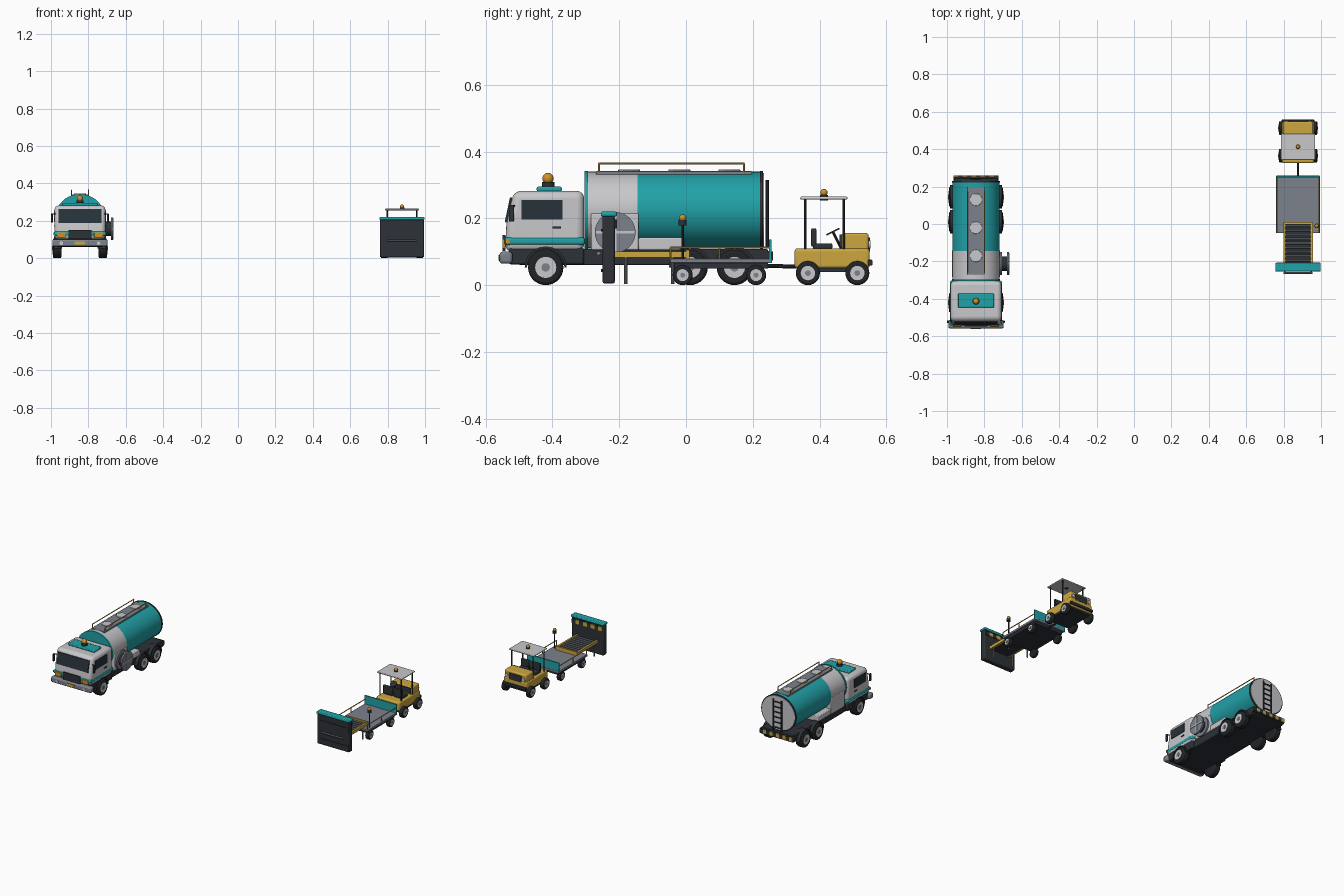
import bpy, bmesh, math
from mathutils import Vector

old = bpy.data.objects.get("Cube")
if old:
    bpy.data.objects.remove(old)


def material(name, r, g, b):
    m = bpy.data.materials.new(name)
    m.use_nodes = True
    m.diffuse_color = (r, g, b, 1)
    m.node_tree.nodes["Principled BSDF"].inputs["Base Color"].default_value = (r, g, b, 1)
    return m


WHITE = material("light grey paint", .58, .58, .6)
TEAL = material("teal paint", .015, .36, .39)
YELLOW = material("yellow paint", .6, .38, .05)
DARK = material("dark steel", .026, .031, .038)
BLACK = material("tyre black", .016, .017, .02)
GREY = material("mid grey steel", .2, .22, .26)
AMBER = material("amber lamp", .65, .28, .02)
GLASS = material("dark glass", .02, .032, .042)


def finish(name, bm, mat, bevel=0, segments=2):
    me = bpy.data.meshes.new(name)
    bmesh.ops.recalc_face_normals(bm, faces=bm.faces[:])
    bm.to_mesh(me)
    bm.free()
    ob = bpy.data.objects.new(name, me)
    bpy.context.collection.objects.link(ob)
    me.materials.append(mat)
    if bevel:
        mod = ob.modifiers.new("Bevel", 'BEVEL')
        mod.width, mod.segments = bevel, segments
    bpy.ops.object.select_all(action='DESELECT')
    ob.select_set(True)
    bpy.context.view_layer.objects.active = ob
    bpy.ops.object.shade_smooth_by_angle(angle=math.radians(35))
    return ob


def box(name, xs, ys, zs, mat, bevel=0, segments=2, tilt=0):
    """Box from its low and high bounds on each axis."""
    bm = bmesh.new()
    bmesh.ops.create_cube(bm, size=1)
    for v in bm.verts:
        v.co = Vector([(b - a) * c for (a, b), c in zip((xs, ys, zs), v.co)])
    ob = finish(name, bm, mat, bevel, segments)
    ob.location = [(a + b) / 2 for a, b in (xs, ys, zs)]
    ob.rotation_euler.x = tilt
    return ob


def rod(name, a, b, r, mat, sides=10, bevel=0):
    """Cylinder between two points."""
    a, b = Vector(a), Vector(b)
    bm = bmesh.new()
    bmesh.ops.create_cone(bm, cap_ends=True, segments=sides, radius1=r, radius2=r, depth=(b - a).length)
    ob = finish(name, bm, mat, bevel)
    ob.location = (a + b) / 2
    ob.rotation_mode = 'QUATERNION'
    ob.rotation_quaternion = (b - a).to_track_quat('Z', 'Y')
    return ob


def profile(name, points, xs, mat, bevel=0, segments=2):
    """Side outline in y and z, extruded across x."""
    bm = bmesh.new()
    f = bm.faces.new([bm.verts.new((xs[0], y, z)) for y, z in points])
    ext = bmesh.ops.extrude_face_region(bm, geom=[f])
    for v in ext["geom"]:
        if isinstance(v, bmesh.types.BMVert):
            v.co.x = xs[1]
    return finish(name, bm, mat, bevel, segments)


def beacon(name, x, y, z, r):
    rod(name + "_base", (x, y, z - .012), (x, y, z + r * .4), r * 1.1, DARK, 16)
    bm = bmesh.new()
    bmesh.ops.create_uvsphere(bm, u_segments=16, v_segments=10, radius=r)
    ob = finish(name + "_lamp", bm, AMBER)
    ob.location = (x, y, z + r)


def wheel(name, x, y, r, width, side):
    """Tyre with a pale hub on its outer side."""
    rod(name + "_tyre", (x - width / 2, y, r), (x + width / 2, y, r), r, BLACK, 28, r * .15)
    e = x + side * width / 2
    rod(name + "_rim", (e - side * .01, y, r), (e + side * .002, y, r), r * .6, WHITE, 20)
    rod(name + "_hub", (e, y, r), (e + side * .005, y, r), r * .24, GREY, 12)


def hazard(name, x0, x1, ys, zs, count):
    w = (x1 - x0) / count
    for i in range(count):
        box(name, (x0 + i * w, x0 + (i + 1) * w), ys, zs, DARK if i % 2 else YELLOW)


# ---------- Tanker truck ----------
T = -.845


def span(half, centre=T):
    return centre - half, centre + half


box("truck_chassis", span(.118), (-.5, .245), (.06, .108), DARK, .004)
profile("cab_shell", [(-.542, .1), (-.538, .18), (-.516, .282), (-.305, .282), (-.305, .1)],
        span(.136), WHITE, .022, 4)
box("cab_skirt", span(.132), (-.53, -.305), (.062, .112), DARK, .006)
box("cab_stripe", span(.139), (-.544, -.303), (.12, .143), TEAL, .008, 3)
box("windscreen", span(.115), (-.535, -.527), (.187, .263), GLASS, tilt=-.21)
box("grille", span(.062), (-.549, -.541), (.102, .15), DARK)
box("front_bumper", span(.148), (-.558, -.52), (.064, .1), GREY, .008)
box("number_plate", span(.028), (-.562, -.557), (.074, .09), YELLOW)
for s in (-1, 1):
    x = T + s * .1
    box("headlight", (x - .024, x + .024), (-.55, -.54), (.11, .138), AMBER, .003)
    rod("fog_light", (x, -.56, .08), (x, -.555, .08), .01, WHITE, 12)
    xa = T + s * .137
    box("side_window", (xa - .003, xa + .003), (-.493, -.37), (.197, .255), GLASS)
    box("door_handle", (xa - .003, xa + .004), (-.4, -.375), (.17, .176), DARK)
    rod("mirror_arm", (xa - s * .02, -.51, .24), (xa + s * .012, -.52, .235), .003, DARK)
    box("mirror", span(.005, xa + s * .012), (-.53, -.515), (.19, .24), DARK, .003)
    box("marker_lamp", span(.004, xa), (-.54, -.528), (.125, .138), AMBER)
    for y in (-.42, .012, .145):
        wheel("truck_wheel", T + s * .122, y, .053, .045, s)
        # mudguard arch above each wheel
        pts = [(y + r * math.cos(a), .053 + r * math.sin(a)) for r, flip in ((.063, 0), (.056, 1))
               for a in [math.pi * (1 - k / 12 if flip else k / 12) for k in range(13)]]
        xs = (T + s * .095, T + s * .139)
        profile("wheel_arch", pts, xs, DARK)
box("roof_plate", span(.097), (-.447, -.372), (.28, .295), TEAL, .005)
beacon("cab_beacon", T, -.413, .302, .017)

# tank: elliptical drum in two colours with end rings
for name, y0, y1, r, mat in (("tank_front_ring", -.304, -.294, .129, TEAL), ("tank_front", -.3, -.145, .126, WHITE),
                             ("tank_rear", -.145, .222, .126, TEAL), ("tank_rear_ring", .222, .23, .129, DARK),
                             ("tank_rear_cap", .228, .233, .122, WHITE)):
    tank = rod(name, (T, y0, .225), (T, y1, .225), r, mat, 48)
    tank.scale = (1, .91, 1)
    tank.rotation_mode = 'XYZ'
    tank.rotation_euler = (math.pi / 2, 0, 0)
box("walkway", span(.047), (-.27, .198), (.326, .341), GREY, .002)
for y in (-.17, -.02, .13):
    rod("tank_hatch", (T, y, .335), (T, y, .346), .033, WHITE, 24, .002)
for s in (-1, 1):
    x = T + s * .046
    rod("tank_rail", (x, -.262, .364), (x, .175, .364), .003, YELLOW, 8)
    for y in (-.26, .173):
        rod("tank_rail_post", (x, y, .335), (x, y, .364), .003, YELLOW, 8)
    rod("ladder_side", (T + s * .03, .243, .11), (T + s * .03, .243, .315), .005, DARK, 8)
for i in range(6):
    z = .13 + i * .034
    rod("ladder_rung", (T - .03, .243, z), (T + .03, .243, z), .004, DARK, 8)

# cabinets, hose reel and rear bumper
box("pump_cabinet", span(.129), (-.284, -.142), (.105, .215), WHITE, .004)
box("tool_locker", span(.126), (-.142, -.005), (.105, .142), WHITE, .004)
X = T + .128
rod("reel_drum", (X, -.212, .158), (X + .045, -.212, .158), .038, DARK, 28)
for x in (X + .006, X + .044):
    rod("reel_flange", (x - .005, -.212, .158), (x + .005, -.212, .158), .061, GREY, 32)
box("reel_bar", (X + .046, X + .052), (-.27, -.154), (.154, .162), WHITE)
box("reel_post", (X + .046, X + .052), (-.216, -.208), (.1, .216), WHITE)
box("rear_bumper", span(.12), (.235, .255), (.068, .102), DARK)
hazard("rear_stripe", T - .12, T + .12, (.254, .26), (.074, .1), 10)

# ---------- Trailer with shield and roller track ----------
C = .877
box("shield", span(.118, C), (-.25, -.213), (.005, .207), DARK, .006)
box("shield_cap", span(.121, C), (-.255, -.207), (.205, .22), TEAL, .005)
for z in (.04, .16):
    box("shield_rib", span(.1, C), (-.254, -.248), (z, z + .008), DARK)
rod("shield_handle", (C - .078, -.262, .095), (C + .078, -.262, .095), .006, GREY)
for s in (-1, 1):
    rod("handle_mount", (C + s * .07, -.262, .095), (C + s * .07, -.245, .095), .004, GREY)
hazard("shield_stripe", C - .112, C + .112, (-.214, -.207), (.17, .196), 8)

for s in (-1, 1):
    x = C + s * .073
    box("track_side", span(.006, x), (-.215, .005), (.082, .101), YELLOW)
    for y in (-.18, -.04):
        rod("track_leg", (x, y, .004), (x, y, .085), .005, GREY)
box("track_base", span(.07, C), (-.21, 0), (.082, .088), DARK)
box("track_end", span(.078, C), (-.002, .01), (.08, .105), YELLOW)
for i in range(9):
    y = -.195 + i * .023
    rod("track_roller", (C - .07, y, .094), (C + .07, y, .094), .006, GREY)

box("trailer_bed", span(.117, C), (-.048, .258), (.066, .08), GREY, .002)
box("trailer_underframe", span(.106, C), (-.035, .245), (.05, .066), DARK)
box("trailer_tailboard", span(.118, C), (.248, .256), (.066, .136), TEAL)
for s in (-1, 1):
    x = C + s * .112
    rod("trailer_rail", (x, -.046, .112), (x, .25, .112), .003, YELLOW, 8)
    for y in (-.046, .1):
        rod("trailer_rail_post", (x, y, .078), (x, y, .112), .003, YELLOW, 8)
    for y in (-.01, .21):
        wheel("trailer_wheel", C + s * .1, y, .03, .024, s)
rod("lamp_post", (C + .1, -.01, .075), (C + .1, -.01, .19), .004, DARK)
beacon("trailer_beacon", C + .1, -.01, .19, .011)
rod("drawbar", (C, .24, .058), (C, .34, .055), .006, DARK)

# ---------- Tow tractor ----------
box("tractor_body", span(.085, C), (.325, .55), (.05, .11), YELLOW, .009, 3)
box("tractor_hood", span(.08, C), (.465, .547), (.1, .156), YELLOW, .008, 3)
box("tractor_floor", span(.08, C), (.335, .54), (.04, .055), DARK)
box("tractor_bumper", span(.088, C), (.545, .558), (.058, .076), DARK, .003)
box("tractor_grille", span(.045, C), (.545, .551), (.1, .142), DARK)
box("dashboard", span(.075, C), (.46, .468), (.115, .152), DARK)
for s in (-1, 1):
    rod("tractor_headlight", (C + s * .062, .54, .122), (C + s * .062, .553, .122), .012, WHITE, 16)
    for y in (.365, .513):
        wheel("tractor_wheel", C + s * .09, y, .036, .026, s)
    for y in (.357, .472):
        rod("canopy_post", (C + s * .078, y, .1), (C + s * .078, y, .26), .004, DARK)
    box("seat_cushion", span(.032, C + s * .038), (.38, .438), (.108, .125), DARK, .004)
    box("seat_back", span(.032, C + s * .038), (.375, .39), (.115, .17), DARK, .004)
box("canopy", span(.092, C), (.342, .484), (.256, .265), WHITE, .004)
beacon("canopy_beacon", C, .413, .266, .011)
rod("steering_column", (C - .038, .465, .11), (C - .038, .44, .16), .004, DARK)
rod("steering_wheel", (C - .038, .441, .158), (C - .038, .439, .162), .022, DARK, 20)
